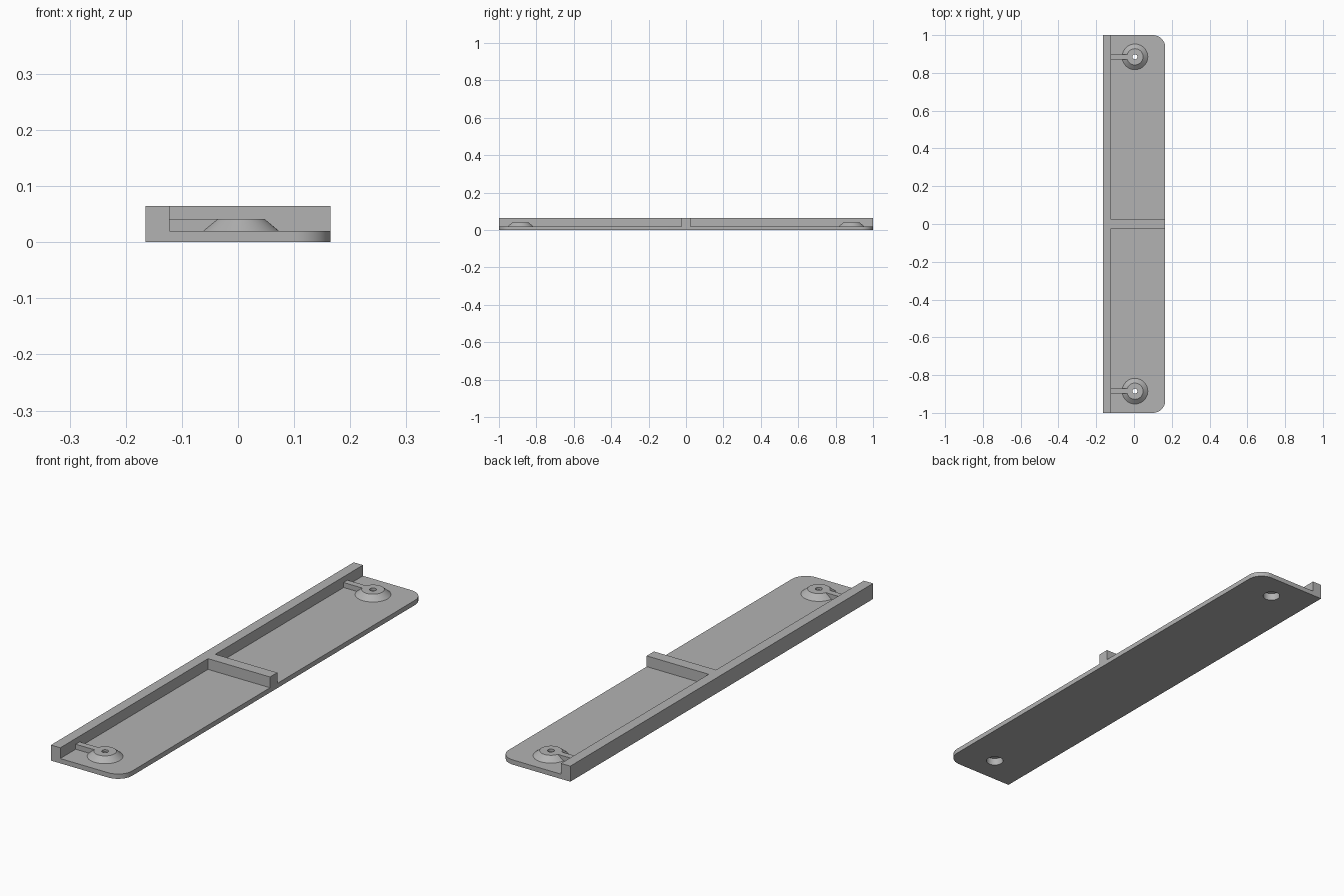
import bpy, bmesh
from math import sin, cos, pi, radians

cube = bpy.data.objects.get("Cube")
if cube:
    bpy.data.objects.remove(cube, do_unlink=True)

# Main sizes
W, L = 0.165, 1.0            # half width, half length
FLOOR, TOP, BOSS_TOP = 0.02, 0.065, 0.041
WALL_X, RIB = -0.122, 0.024  # inner face of long wall, half thickness of rib
CORNER = 0.065
BOSS_X, BOSS_Y = 0.005, 0.885
BORE = 0.034

grey = bpy.data.materials.new("plain grey")
grey.use_nodes = True
colour = (0.45, 0.45, 0.45, 1)
grey.diffuse_color = colour
grey.node_tree.nodes["Principled BSDF"].inputs["Base Color"].default_value = colour


def arc(cx, cy, r, start, end, n):
    return [(cx + r * cos(start + (end - start) * i / n),
             cy + r * sin(start + (end - start) * i / n)) for i in range(n + 1)]


def finish(obj):
    obj.data.materials.clear()
    obj.data.materials.append(grey)
    bpy.ops.object.select_all(action='DESELECT')
    obj.select_set(True)
    bpy.context.view_layer.objects.active = obj
    if obj.type == 'CURVE':
        bpy.ops.object.convert(target='MESH')
        obj = bpy.context.view_layer.objects.active
        bm = bmesh.new()
        bm.from_mesh(obj.data)
        bmesh.ops.remove_doubles(bm, verts=bm.verts, dist=0.0001)
        bmesh.ops.recalc_face_normals(bm, faces=bm.faces)
        bm.to_mesh(obj.data)
        bm.free()
    bpy.ops.object.shade_smooth_by_angle(angle=radians(30))
    return obj


def slab(name, loops, z0, z1):
    """Flat outline with optional holes, extruded from z0 to z1."""
    curve = bpy.data.curves.new(name, 'CURVE')
    curve.dimensions = '2D'
    curve.fill_mode = 'BOTH'
    curve.extrude = (z1 - z0) / 2
    for loop in loops:
        spline = curve.splines.new('POLY')
        spline.points.add(len(loop) - 1)
        for point, (x, y) in zip(spline.points, loop):
            point.co = (x, y, 0, 1)
        spline.use_cyclic_u = True
    obj = bpy.data.objects.new(name, curve)
    obj.location.z = (z0 + z1) / 2
    bpy.context.collection.objects.link(obj)
    return finish(obj)


def lathe(name, profile, x, y, n=48):
    """Open profile of (radius, height) points turned around z."""
    bm = bmesh.new()
    rings = [[bm.verts.new((r * cos(2 * pi * i / n), r * sin(2 * pi * i / n), z))
              for i in range(n)] for r, z in profile]
    for a, b in zip(rings, rings[1:]):
        for i in range(n):
            j = (i + 1) % n
            bm.faces.new((a[i], a[j], b[j], b[i]))
    mesh = bpy.data.meshes.new(name)
    bm.to_mesh(mesh)
    bm.free()
    obj = bpy.data.objects.new(name, mesh)
    obj.location = (x, y, 0)
    bpy.context.collection.objects.link(obj)
    return finish(obj)


# Base plate: two rounded corners on one side, two bored holes
outline = [(-W, L), (-W, -L)]
outline += arc(W - CORNER, -L + CORNER, CORNER, -pi / 2, 0, 12)
outline += arc(W - CORNER, L - CORNER, CORNER, 0, pi / 2, 12)
bores = [arc(BOSS_X, s * BOSS_Y, BORE, 0, 2 * pi, 48)[:-1] for s in (-1, 1)]
slab("base_plate", [outline] + bores, 0, FLOOR)

# Long side wall with the middle cross rib, as one T shape
slab("wall_and_middle_rib",
     [[(-W, -L), (WALL_X, -L), (WALL_X, -RIB), (W, -RIB),
       (W, RIB), (WALL_X, RIB), (WALL_X, L), (-W, L)]], FLOOR, TOP)

# Conical screw bosses, hollow underneath, each tied to the wall by a small rib
boss = [(0.068, FLOOR), (0.043, BOSS_TOP), (0.013, BOSS_TOP),
        (0.013, 0.031), (BORE, 0.031), (BORE, FLOOR)]
for side, s in (("front", -1), ("back", 1)):
    y = s * BOSS_Y
    lathe(side + "_screw_boss", boss, BOSS_X, y)
    x1, h = BOSS_X - 0.041, 0.013
    slab(side + "_boss_rib",
         [[(WALL_X, y - h), (x1, y - h), (x1, y + h), (WALL_X, y + h)]],
         FLOOR, BOSS_TOP)
